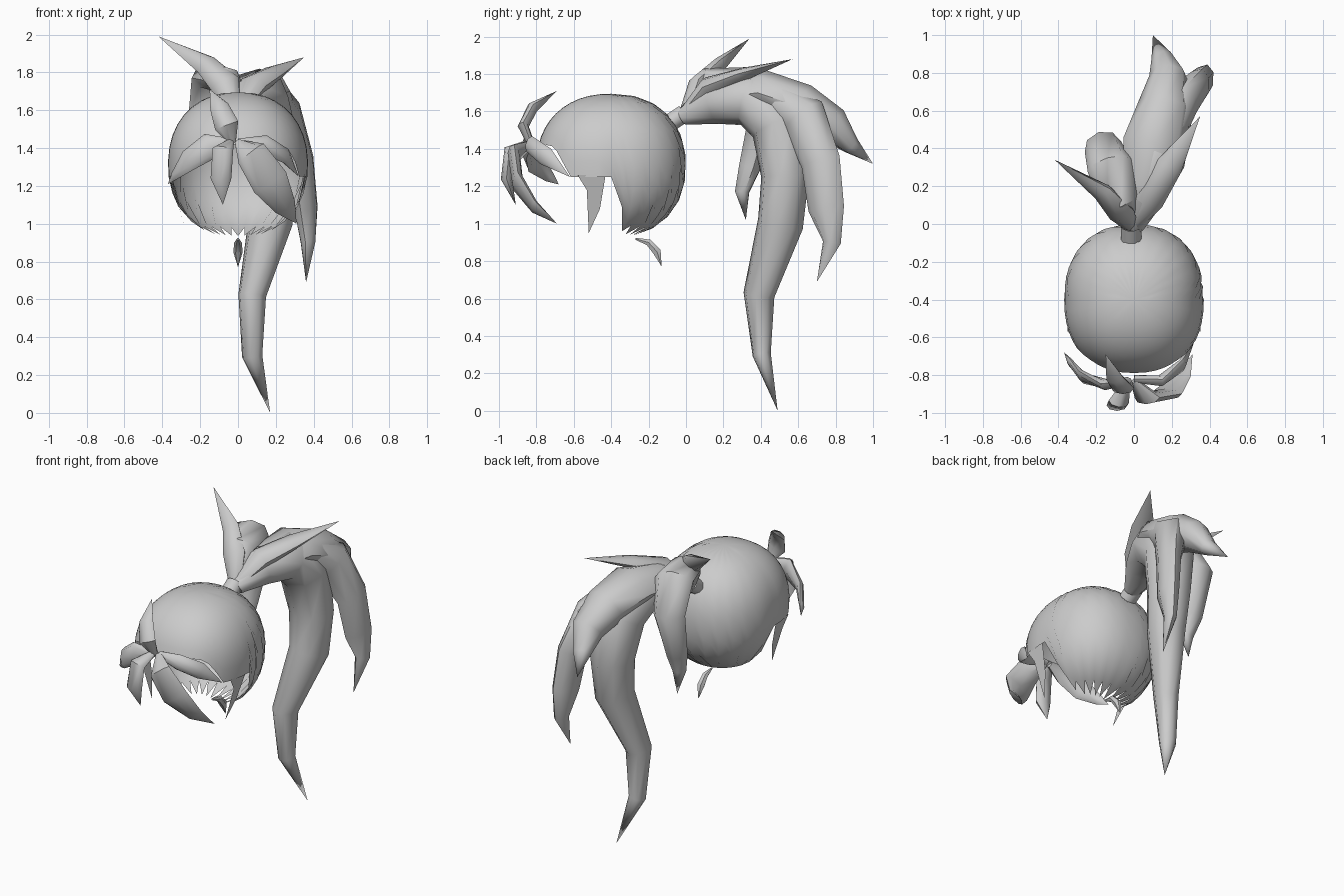
import bpy, bmesh, math
from mathutils import Vector

if "Cube" in bpy.data.objects:
    bpy.data.objects.remove(bpy.data.objects["Cube"], do_unlink=True)

GREY = (0.6, 0.6, 0.6, 1)
hair = bpy.data.materials.new("hair grey")
hair.use_nodes = True
hair.diffuse_color = GREY
hair.node_tree.nodes["Principled BSDF"].inputs["Base Color"].default_value = GREY


def finish(name, bm, angle=50):
    """Turn a bmesh into a smooth-shaded object."""
    mesh = bpy.data.meshes.new(name)
    bm.to_mesh(mesh)
    bm.free()
    mesh.materials.append(hair)
    ob = bpy.data.objects.new(name, mesh)
    bpy.context.collection.objects.link(ob)
    bpy.ops.object.select_all(action='DESELECT')
    ob.select_set(True)
    bpy.context.view_layer.objects.active = ob
    bpy.ops.object.shade_smooth_by_angle(angle=math.radians(angle))
    return ob


def lock(name, side, stations, sides=8):
    """Loft ellipses along a path; a station is x, y, z, half width, half depth."""
    bm = bmesh.new()
    path = [Vector(s[:3]) for s in stations]
    rings = []
    for i, s in enumerate(stations):
        tangent = (path[min(i + 1, len(path) - 1)] - path[max(i - 1, 0)]).normalized()
        wide = Vector(side)
        wide = (wide - tangent * wide.dot(tangent)).normalized()
        deep = tangent.cross(wide)
        ring = []
        for k in range(sides):
            a = math.tau * k / sides
            ring.append(bm.verts.new(path[i] + wide * s[3] * math.cos(a) + deep * s[4] * math.sin(a)))
        rings.append(ring)
    for low, high in zip(rings, rings[1:]):
        for k in range(sides):
            j = (k + 1) % sides
            bm.faces.new((low[k], low[j], high[j], high[k]))
    bm.faces.new(rings[0][::-1])
    bmesh.ops.remove_doubles(bm, verts=bm.verts[:], dist=0.0005)
    bmesh.ops.recalc_face_normals(bm, faces=bm.faces[:])
    return finish(name, bm)


# Scalp: open rounded shell with a jagged hairline
HAIRLINE = [(0, 1.42), (36, 1.42), (50, 1.37), (57, 1.25), (90, 1.25), (98, 1.08), (106, 0.96), (180, 0.95)]


def power(v, e):
    return math.copysign(abs(v) ** e, v)


def hairline(deg):
    for (a, za), (b, zb) in zip(HAIRLINE, HAIRLINE[1:]):
        if deg <= b:
            return za + (zb - za) * (deg - a) / (b - a)
    return HAIRLINE[-1][1]


COLS, ROWS, MID, TALL = 48, 10, 1.31, 0.385
bm = bmesh.new()
grid = []
for c in range(COLS):
    az = math.tau * c / COLS
    deg = math.degrees(min(az, math.tau - az))
    bottom = hairline(deg)
    if deg > 100:
        bottom += 0.03 if c % 2 else -0.015
    low = math.asin(power((bottom - MID) / TALL, 1 / 0.9))
    column = []
    for r in range(ROWS + 1):
        phi = math.pi / 2 + (low - math.pi / 2) * r / ROWS
        flat = power(max(math.cos(phi), 0), 0.9)
        column.append(bm.verts.new((0.37 * flat * power(math.sin(az), 0.88),
                                    -0.4 - 0.4 * flat * power(math.cos(az), 0.88),
                                    MID + TALL * power(math.sin(phi), 0.9))))
    grid.append(column)
for c in range(COLS):
    a, b = grid[c], grid[(c + 1) % COLS]
    for r in range(ROWS):
        bm.faces.new((a[r], a[r + 1], b[r + 1], b[r]))
bmesh.ops.remove_doubles(bm, verts=bm.verts[:], dist=0.0005)
finish("scalp", bm, 60)

# Sideburns: thin pointed sheets, mirrored
for word, s in (("left", 1), ("right", -1)):
    bm = bmesh.new()
    outline = [(0.35, -0.58, 1.26), (0.34, -0.53, 1.18), (0.27, -0.52, 0.95),
               (0.31, -0.46, 1.08), (0.36, -0.43, 1.26)]
    bm.faces.new([bm.verts.new((s * x, y, z)) for x, y, z in outline][::s])
    finish(word + "_sideburn", bm)

# Hair tie
lock("hair_tie", (1, 0, 0), [(-0.015, -0.1, 1.53, 0.055, 0.05), (-0.015, -0.01, 1.59, 0.055, 0.05)], 10)

# Ponytail: long tail, two outer branches and three short locks at the root
lock("tail_long", (1, -0.2, 0), [
    (0, -0.02, 1.57, .05, .045), (.05, .14, 1.65, .11, .12), (.1, .34, 1.67, .17, .15),
    (.14, .5, 1.53, .16, .16), (.17, .53, 1.25, .14, .13), (.17, .505, 1.0, .12, .125),
    (.075, .39, .62, .075, .085), (.075, .405, .3, .055, .05), (.17, .49, 0, 0, 0)])
lock("tail_back", (1, -0.2, 0), [
    (.06, .2, 1.67, .12, .11), (.11, .42, 1.7, .17, .12), (.16, .62, 1.63, .14, .12),
    (.18, .78, 1.53, .1, .1), (.15, .88, 1.42, .06, .05), (.1, 1.0, 1.32, 0, 0)])
lock("tail_left", (1, -0.3, 0), [
    (.17, .48, 1.67, .1, .1), (.24, .63, 1.57, .1, .13), (.33, .72, 1.33, .07, .11),
    (.36, .75, 1.08, .06, .1), (.37, .78, .9, .04, .05), (.36, .7, .69, 0, 0)])
lock("root_lock_left", (1, -0.6, 0), [
    (0, 0, 1.59, .04, .04), (.08, .13, 1.73, .08, .06), (.19, .31, 1.8, .07, .035), (.35, .57, 1.88, 0, 0)])
lock("root_lock_top", (1, 0.3, 0.8), [
    (-.02, 0, 1.58, .04, .04), (-.07, .06, 1.74, .08, .05), (-.17, .17, 1.84, .06, .04),
    (-.42, .34, 1.99, 0, 0)])
lock("root_lock_right", (1, 0.3, 0), [
    (-.02, 0, 1.58, .04, .04), (-.08, .13, 1.76, .1, .08), (-.13, .31, 1.77, .12, .08),
    (-.165, .41, 1.58, .1, .08), (-.17, .34, 1.3, .07, .06), (-.16, .3, 1.17, .045, .04),
    (-.16, .32, 1.02, 0, 0)])

# Fringe: five petals from one point on the forehead
lock("fringe_up", (1, 0, 0.3), [
    (-.03, -.83, 1.43, .02, .02), (-.06, -.87, 1.52, .065, .03), (-.1, -.82, 1.62, .05, .03),
    (-.15, -.69, 1.71, 0, 0)])
lock("fringe_right", (0.3, 0, 1), [
    (-.03, -.83, 1.43, .02, .02), (-.15, -.85, 1.41, .07, .03), (-.27, -.81, 1.33, .065, .025),
    (-.34, -.73, 1.25, .03, .015), (-.37, -.68, 1.21, 0, 0)])
lock("fringe_centre", (1, 0, 0), [
    (-.04, -.84, 1.43, .02, .02), (-.08, -.94, 1.39, .055, .035), (-.09, -.96, 1.24, .055, .03),
    (-.08, -.91, 1.1, 0, 0)])
lock("fringe_long", (1, 0, 0.7), [
    (0, -.83, 1.43, .02, .02), (.07, -.92, 1.37, .085, .035), (.17, -.9, 1.22, .1, .03),
    (.25, -.81, 1.09, .06, .02), (.31, -.69, 1.0, 0, 0)])
lock("fringe_left", (-0.3, 0, 1), [
    (0, -.82, 1.43, .02, .02), (.14, -.83, 1.42, .05, .03), (.25, -.75, 1.36, .05, .025),
    (.32, -.62, 1.25, 0, 0)])

# Nape wisp
lock("nape_wisp", (1, 0, 0), [
    (0, -.27, .92, .006, .006), (0, -.2, .9, .02, .02), (0, -.155, .85, .025, .025),
    (0, -.13, .77, 0, 0)], 6)
